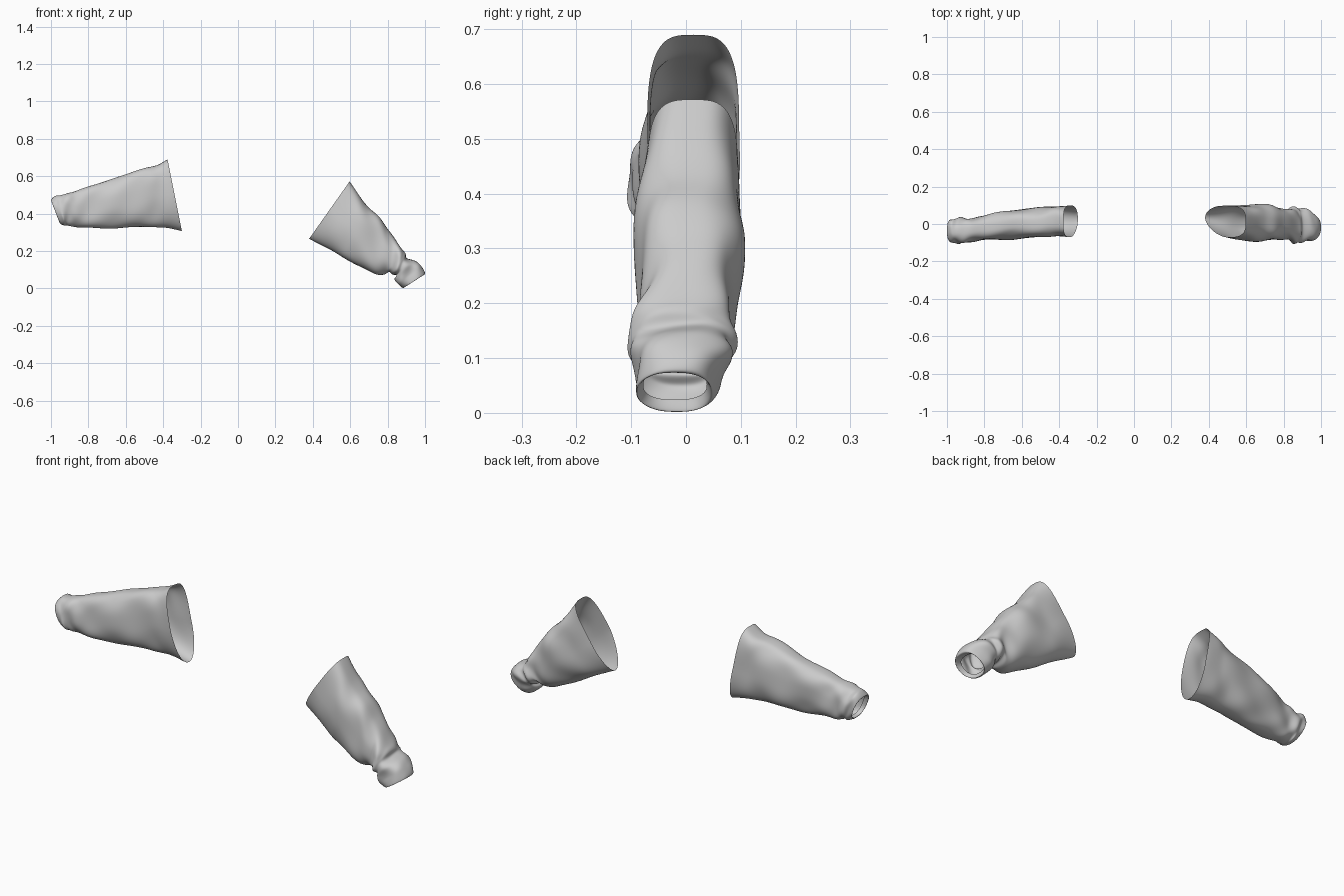
import bpy, bmesh, math
from mathutils import Vector

SIDES, STEPS = 48, 6


def spline(a, b, c, d, t):
    # Catmull-Rom interpolation of a ring parameter
    return 0.5 * (2*b + (c-a)*t + (2*a-5*b+4*c-d)*t*t + (3*b-a-3*c+d)*t**3)


def rounded(v, e):
    return math.copysign(abs(v) ** e, v)


def sleeve(name, rings, folds, low_e, skew):
    """Open cloth tube. Ring: top x, top z, bottom x, bottom z, y centre, half width."""
    n = len(rings)
    rows = []
    for i in range(n - 1):
        q = [rings[max(0, min(n-1, i+k))] for k in (-1, 0, 1, 2)]
        for s in range(STEPS):
            rows.append((i + s/STEPS, [spline(*p, s/STEPS) for p in zip(*q)]))
    rows.append((n - 1, rings[-1]))
    bm = bmesh.new()
    grid = []
    for u, (tx, tz, bx, bz, yc, hw) in rows:
        top, bot = Vector((tx, yc, tz)), Vector((bx, yc, bz))
        mid, half = (top + bot)/2, (top - bot)/2
        fade = min(1, u*0.7) * min(1, (n - 1 - u)*0.5)
        hem = max(0, 1 - u/2)
        row = []
        for j in range(SIDES):
            t = 2*math.pi*j/SIDES
            # boxier along the top of the armhole, pinched along its bottom
            e = 0.6 + 0.03*min(u, 7) if math.cos(t) > 0 else 0.82 + (low_e - 0.82)*hem
            c, s = rounded(math.cos(t), e), rounded(math.sin(t), e)
            p = mid + half*c + Vector((0, hw*s - skew*hem*min(0, c), 0))
            # diagonal drape folds, weaker along the top and bottom edges
            w = sum(a*math.sin(k*u + m*t + ph) for a, k, m, ph in folds)
            out = half.normalized()*c*0.5 + Vector((0, s, 0))
            row.append(bm.verts.new(p + out*w*fade))
        grid.append(row)
    for r0, r1 in zip(grid, grid[1:]):
        for j in range(SIDES):
            k = (j + 1) % SIDES
            bm.faces.new((r0[j], r0[k], r1[k], r1[j]))
    bmesh.ops.recalc_face_normals(bm, faces=bm.faces)
    me = bpy.data.meshes.new(name)
    bm.to_mesh(me)
    bm.free()
    for f in me.polygons:
        f.use_smooth = True
    ob = bpy.data.objects.new(name, me)
    bpy.context.collection.objects.link(ob)
    mod = ob.modifiers.new("smooth_cloth", 'SUBSURF')
    mod.levels = mod.render_levels = 1
    return ob


# Raised sleeve, wide armhole towards the centre, cuff at the far left
sleeve("left_sleeve", [
    (-.377, .690, -.300, .306, .013, .084),
    (-.430, .660, -.390, .326, .016, .083),
    (-.500, .643, -.480, .330, .009, .079),
    (-.600, .612, -.580, .323, .002, .076),
    (-.700, .578, -.680, .320, -.008, .073),
    (-.800, .545, -.780, .325, -.020, .069),
    (-.865, .518, -.850, .328, -.030, .066),
    (-.910, .512, -.890, .332, -.034, .064),
    (-.950, .498, -.915, .335, -.036, .065),
    (-.980, .495, -.928, .335, -.037, .064),
    (-1.00, .470, -.955, .352, -.037, .060),
    (-.975, .468, -.935, .358, -.036, .052),
], [(.004, 1.3, 2, .5), (.003, 2.3, -3, 1.2), (.002, 3.1, 4, 2.0)], .95, .015)

# Lowered sleeve, with a bunched roll of cloth above the cuff
sleeve("right_sleeve", [
    (.597, .572, .380, .265, .012, .083),
    (.645, .503, .470, .217, .008, .091),
    (.700, .435, .565, .163, .006, .094),
    (.757, .383, .660, .112, .005, .094),
    (.800, .315, .735, .076, .002, .088),
    (.843, .258, .785, .078, .000, .083),
    (.878, .210, .808, .090, -.006, .092),
    (.895, .185, .825, .073, -.008, .095),
    (.905, .162, .845, .067, -.008, .087),
    (.950, .147, .838, .050, -.008, .088),
    (.980, .118, .855, .024, -.013, .082),
    (.998, .075, .885, .002, -.020, .070),
    (.965, .078, .882, .024, -.020, .058),
], [(.004, 1.1, 2, 2.5), (.003, 1.9, -3, .4), (.003, 2.9, 4, 1.0)], 1.1, .022)
